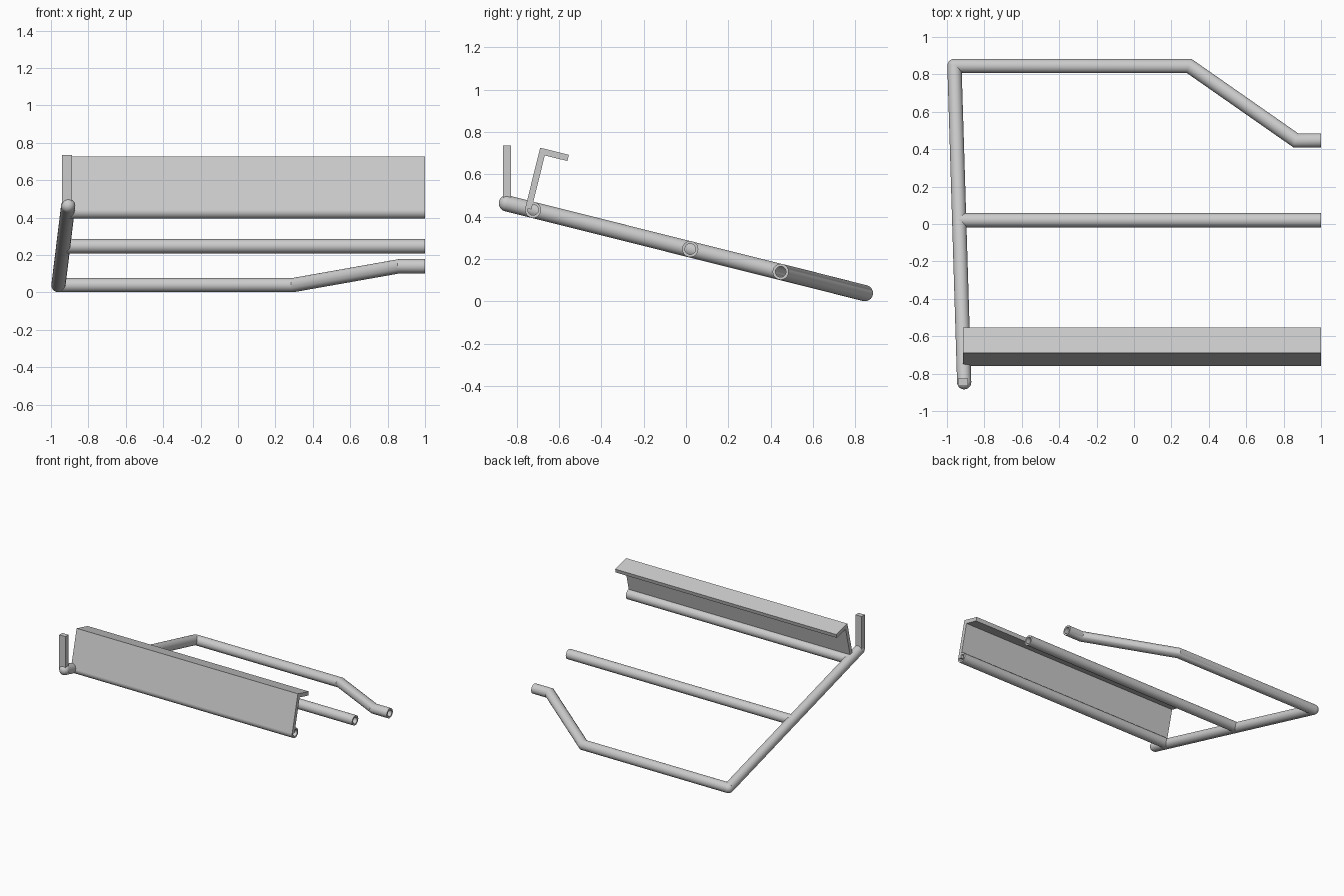
import bpy, bmesh, math
from mathutils import Vector

cube = bpy.data.objects.get("Cube")
if cube:
    bpy.data.objects.remove(cube)

RADIUS, BORE, SIDES = 0.038, 0.025, 32

steel = bpy.data.materials.new("light grey steel")
steel.use_nodes = True
GREY = (0.6, 0.6, 0.6, 1)
steel.diffuse_color = GREY
steel.node_tree.nodes["Principled BSDF"].inputs["Base Color"].default_value = GREY


def finish(name, bm, smooth=True):
    bmesh.ops.recalc_face_normals(bm, faces=bm.faces[:])
    mesh = bpy.data.meshes.new(name)
    bm.to_mesh(mesh)
    bm.free()
    obj = bpy.data.objects.new(name, mesh)
    bpy.context.collection.objects.link(obj)
    mesh.materials.append(steel)
    if smooth:
        bpy.ops.object.select_all(action='DESELECT')
        obj.select_set(True)
        bpy.context.view_layer.objects.active = obj
        bpy.ops.object.shade_smooth_by_angle(angle=math.radians(30))
    return obj


def tube(name, path):
    """Hollow pipe along a path, with mitred bends and open ends."""
    pts = [Vector(p) for p in path]
    dirs = [(b - a).normalized() for a, b in zip(pts, pts[1:])]
    side = dirs[0].cross(Vector((0, 0, 1))).normalized()
    up = side.cross(dirs[0])
    bm = bmesh.new()
    ends = []
    for r in (RADIUS, BORE):
        offsets = [r * (side * math.cos(a) + up * math.sin(a))
                   for a in (math.tau * i / SIDES for i in range(SIDES))]
        ring = [pts[0] + o for o in offsets]
        rings = [[bm.verts.new(p) for p in ring]]
        for i, d in enumerate(dirs):
            centre = pts[i + 1]
            normal = (d + dirs[min(i + 1, len(dirs) - 1)]).normalized()
            ring = [p + d * ((centre - p).dot(normal) / d.dot(normal)) for p in ring]
            rings.append([bm.verts.new(p) for p in ring])
        for a, b in zip(rings, rings[1:]):
            bridge(bm, a, b)
        ends.append((rings[0], rings[-1]))
    for outer, inner in zip(*ends):
        bridge(bm, outer, inner)
    return finish(name, bm)


def bridge(bm, a, b):
    for i in range(SIDES):
        j = (i + 1) % SIDES
        bm.faces.new((a[i], a[j], b[j], b[i]))


def ball(name, centre):
    bm = bmesh.new()
    bmesh.ops.create_uvsphere(bm, u_segments=SIDES, v_segments=16, radius=RADIUS)
    bmesh.ops.translate(bm, vec=Vector(centre), verts=bm.verts[:])
    return finish(name, bm)


def extrude_x(name, profile, x0, x1):
    """Solid made from a (y, z) profile drawn out along x."""
    bm = bmesh.new()
    face = bm.faces.new([bm.verts.new((x0, y, z)) for y, z in profile])
    out = bmesh.ops.extrude_face_region(bm, geom=[face])
    verts = [v for v in out["geom"] if isinstance(v, bmesh.types.BMVert)]
    bmesh.ops.translate(bm, vec=(x1 - x0, 0, 0), verts=verts)
    return finish(name, bm, smooth=False)


# Tubular frame
rear_corner = (-0.96, 0.845, 0.039)
front_corner = (-0.908, -0.846, 0.463)
tube("rear_rail", [(1, 0.447, 0.14), (0.865, 0.447, 0.14),
                   (0.295, 0.845, 0.039), rear_corner])
tube("side_rail", [rear_corner, front_corner])
ball("rear_corner_joint", rear_corner)
ball("front_corner_joint", front_corner)
tube("middle_crossbar", [(-0.935, 0.02, 0.247), (1, 0.02, 0.247)])
tube("front_crossbar", [(-0.914, -0.722, 0.432), (1, -0.722, 0.432)])

# Upright flat post on the front corner
extrude_x("front_post", [(-0.865, 0.463), (-0.827, 0.463),
                         (-0.827, 0.735), (-0.865, 0.735)], -0.941, -0.888)

# Leaning panel with a lip, square to the sloping frame
up = Vector((0.24, 0.97)).normalized()
back = Vector((up.y, -up.x))
foot = Vector((-0.722, 0.432)) - back * RADIUS
HEIGHT, LIP, THICK = 0.293, 0.14, 0.03
corners = [(0, 0), (HEIGHT, 0), (HEIGHT, LIP), (HEIGHT - THICK, LIP),
           (HEIGHT - THICK, THICK), (0, THICK)]
extrude_x("front_panel", [tuple(foot + up * u + back * b) for u, b in corners], -0.914, 1)
